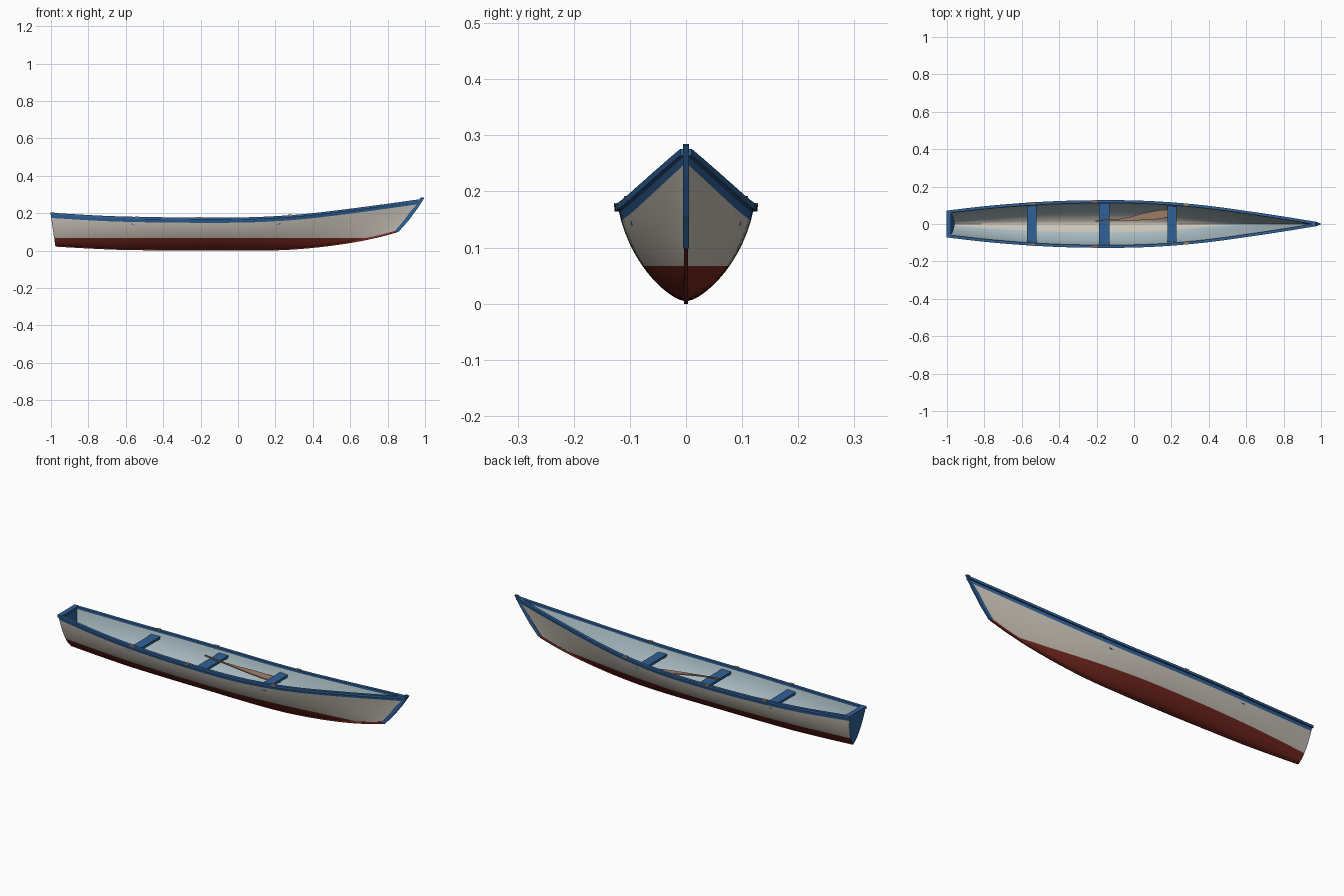
import bpy, bmesh, math

if "Cube" in bpy.data.objects:
    bpy.data.objects.remove(bpy.data.objects["Cube"])

def mat(name, rgb):
    m = bpy.data.materials.new(name)
    m.diffuse_color = (*rgb, 1)
    m.use_nodes = True
    m.node_tree.nodes["Principled BSDF"].inputs["Base Color"].default_value = m.diffuse_color
    return m

CREAM = mat("cream", (0.60, 0.56, 0.49))
RED = mat("bottom_red", (0.19, 0.022, 0.014))
BLUE = mat("trim_blue", (0.03, 0.12, 0.31))
PALE = mat("inside_pale_blue", (0.42, 0.53, 0.57))
WOOD = mat("wood", (0.36, 0.21, 0.14))

# half beam, sheer height by sheer x; keel height by keel x
BEAM = [(-1, .066), (-.8, .089), (-.6, .106), (-.4, .117), (-.2, .121), (0, .120),
        (.2, .110), (.4, .091), (.6, .064), (.8, .034), (.985, .004)]
SHEER = [(-1, .198), (-.7, .181), (-.4, .174), (0, .173), (.2, .180), (.4, .196), (.7, .233), (.985, .272)]
KEEL = [(-.975, .026), (-.8, .016), (-.6, .008), (-.2, .005), (.2, .006), (.4, .019), (.6, .045), (.75, .075), (.85, .102)]

def spline(tab, x):
    """Smooth curve through the table points."""
    n = len(tab)
    x = min(max(x, tab[0][0]), tab[-1][0])
    i = max(k for k in range(n - 1) if tab[k][0] <= x)
    def slope(k):
        a, b = tab[max(k - 1, 0)], tab[min(k + 1, n - 1)]
        return (b[1] - a[1]) / (b[0] - a[0])
    h = tab[i + 1][0] - tab[i][0]
    t = (x - tab[i][0]) / h
    return ((2*t**3 - 3*t*t + 1) * tab[i][1] + (t**3 - 2*t*t + t) * h * slope(i)
            + (3*t*t - 2*t**3) * tab[i + 1][1] + (t**3 - t*t) * h * slope(i + 1))

def keel_x(u): return -.975 + 1.825 * u
def sheer_x(u): return -1 + 1.985 * u

def fullness(s, u):
    """Section shape: share of half beam at height share s."""
    mid = .5 * s**.5 + .5 * math.sin(math.acos(1 - s))**1.6
    w = max(0, (u - .55) / .45)
    return mid * (1 - w) + w * s**.7

def section_point(u, s, inset=0.0):
    xs, xk = sheer_x(u), keel_x(u)
    zk = spline(KEEL, xk) + inset * 1.4
    b = max(spline(BEAM, xs) - inset, .0008)
    return (xk + (xs - xk) * s, b * fullness(s, u), zk + (spline(SHEER, xs) - zk) * s)

def band_s(u):
    """Height share of the lower edge of the blue band."""
    return 1 - .024 / (spline(SHEER, sheer_x(u)) - spline(KEEL, keel_x(u)))

N = 11
def half(u, inset=0.0):
    ss = [band_s(u) * (j / N)**1.7 for j in range(N + 1)] + [1]
    return [section_point(u, s, inset) for s in ss]

def full(u, inset=0.0):
    h = half(u, inset)
    return [(x, -y, z) for x, y, z in reversed(h[1:])] + h

def finish(name, bm, mats, smooth=None):
    bmesh.ops.recalc_face_normals(bm, faces=bm.faces)
    me = bpy.data.meshes.new(name)
    bm.to_mesh(me)
    bm.free()
    for m in mats:
        me.materials.append(m)
    ob = bpy.data.objects.new(name, me)
    bpy.context.collection.objects.link(ob)
    if smooth:
        bpy.context.view_layer.objects.active = ob
        ob.select_set(True)
        bpy.ops.object.shade_smooth_by_angle(angle=math.radians(smooth))
        ob.select_set(False)
    return ob

def loft(rings):
    """Closed rings joined in a tube with capped ends; returns bmesh and faces by column."""
    bm = bmesh.new()
    vs = [[bm.verts.new(p) for p in r] for r in rings]
    n, cols = len(rings[0]), {}
    for a, b in zip(vs, vs[1:]):
        for k in range(n):
            f = bm.faces.new((a[k], a[(k + 1) % n], b[(k + 1) % n], b[k]))
            cols.setdefault(k, []).append(f)
    bm.faces.new(vs[0])
    bm.faces.new(vs[-1])
    return bm, cols

def box(name, x0, x1, y0, y1, z0, z1, m):
    bm, _ = loft([[(x, y0, z0), (x, y1, z0), (x, y1, z1), (x, y0, z1)] for x in (x0, x1)])
    return finish(name, bm, [m])

US = [i / 60 for i in range(61)]

# hull shell: outer skin and inner skin
bm, cols = loft([full(u) + full(u, .007)[::-1] for u in US])
M = 2 * (N + 1) + 1
for k, fs in cols.items():
    for f in fs:
        f.material_index = 2 if k in (0, M - 2, M - 1, 2 * M - 1) else (0 if k < M else 3)
for z in (.067, .04):
    bmesh.ops.bisect_plane(bm, geom=bm.verts[:] + bm.edges[:] + bm.faces[:], plane_co=(0, 0, z), plane_no=(0, 0, 1))
for f in bm.faces:
    z = f.calc_center_median().z
    if f.material_index == 0 and z < .067:
        f.material_index = 1
    elif f.material_index == 3 and z < .04:
        f.material_index = 0
finish("hull", bm, [CREAM, RED, BLUE, PALE], 35)

# gunwale rails along each side
for side, name in ((1, "left_rail"), (-1, "right_rail")):
    rings = []
    for u in US:
        x, y, z = section_point(u, 1)
        yi = max(y - .009, 0)
        rings.append([(x, side * a, z + c) for a, c in ((yi, -.008), (y + .006, -.008), (y + .006, .004), (yi, .004))])
    finish(name, loft(rings)[0], [BLUE], 35)

# transom board and its top rail
bm, _ = loft([[(x + dx, y * .985, z) for x, y, z in full(0)] for dx in (-.002, .016)])
finish("transom", bm, [BLUE])
box("transom_rail", -1.003, -.978, -.072, .072, .190, .203, BLUE)

# keel strip and raked stem post
def strip(name, path, w, m):
    bm, _ = loft([[(a[0], -w, a[1]), (a[0], w, a[1]), (b[0], w, b[1]), (b[0], -w, b[1])] for a, b in path])
    finish(name, bm, [m])

keel = []
for i in range(41):
    x = keel_x(i / 40)
    z = spline(KEEL, x)
    keel.append(((x, z - .005), (x, z + .006)))
strip("keel", keel, .004, RED)
strip("stem_post", [((.856, .098), (.84, .106)), ((.91, .158), (.89, .165)),
                    ((.96, .225), (.94, .235)), ((.997, .282), (.978, .285))], .005, BLUE)

# three seats across the hull
for i, (x0, x1, w) in enumerate(((-.572, -.522, .101), (-.187, -.132, .111), (.178, .226, .098))):
    box(f"seat_{i + 1}", x0, x1, -w, w, .139, .152, BLUE)

# paddle lying over the middle seat, blade towards the front seat
OUTLINE = [(-.205, .014), (-.1, .017), (.03, .02), (.12, .025), (.18, .036), (.205, .048),
           (.205, .06), (.18, .077), (.13, .073), (.06, .06), (-.02, .038), (-.1, .024), (-.205, .022)]
bm, _ = loft([[(x, y, .160 - .11 * (x + .13) + d) for x, y in OUTLINE] for d in (-.003, .003)])
finish("paddle", bm, [WOOD])

# small wooden oar pads on the rails
for i, x in enumerate((-.54, -.21, .28)):
    y, z = spline(BEAM, x), spline(SHEER, x)
    for side in (1, -1):
        a, b = sorted((side * (y - .007), side * (y + .007)))
        box(f"oar_pad_{i + 1}_{'left' if side > 0 else 'right'}", x - .012, x + .012, a, b, z, z + .007, WOOD)
